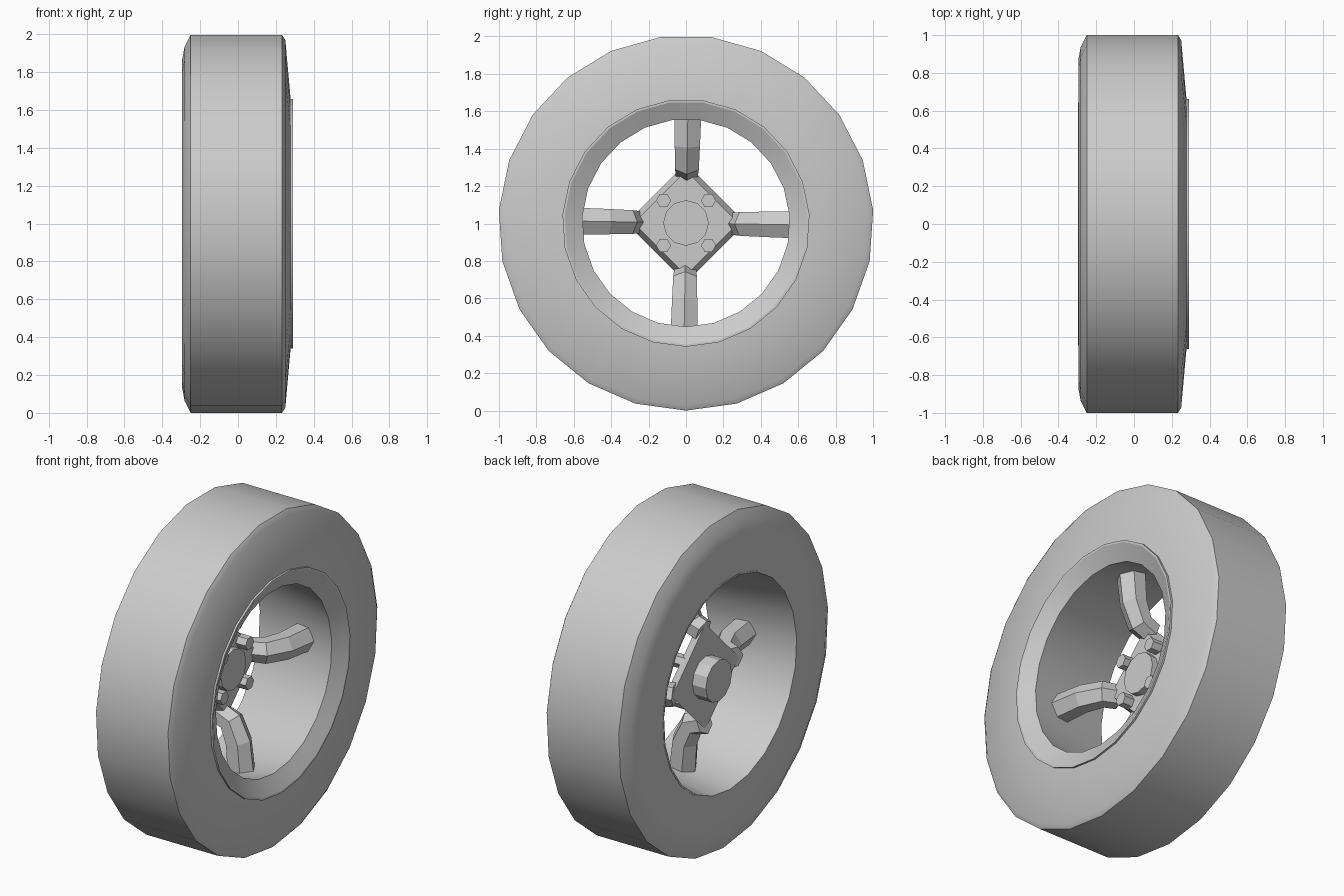
import bpy, bmesh, math
from mathutils import Vector

if "Cube" in bpy.data.objects:
    bpy.data.objects.remove(bpy.data.objects["Cube"])

R = 1.003          # wheel radius and axle height
SIDES = 23
grey = bpy.data.materials.new("plain grey")
grey.diffuse_color = (0.6, 0.6, 0.6, 1)
grey.use_nodes = True
grey.node_tree.nodes["Principled BSDF"].inputs["Base Color"].default_value = grey.diffuse_color


def finish(name, bm, smooth=None):
    bmesh.ops.recalc_face_normals(bm, faces=bm.faces[:])
    me = bpy.data.meshes.new(name)
    bm.to_mesh(me)
    bm.free()
    me.materials.append(grey)
    ob = bpy.data.objects.new(name, me)
    bpy.context.collection.objects.link(ob)
    if smooth:
        bpy.ops.object.select_all(action='DESELECT')
        ob.select_set(True)
        bpy.context.view_layer.objects.active = ob
        bpy.ops.object.shade_smooth_by_angle(angle=math.radians(smooth))
    return ob


def loft(bm, rings, closed=False, caps=True):
    """Skin a list of equal-length point rings."""
    vs = [[bm.verts.new(p) for p in ring] for ring in rings]
    n = len(vs[0])
    pairs = list(zip(vs, vs[1:])) + ([(vs[-1], vs[0])] if closed else [])
    for a, b in pairs:
        for i in range(n):
            j = (i + 1) % n
            bm.faces.new((a[i], a[j], b[j], b[i]))
    if caps and not closed:
        bm.faces.new(vs[0])
        bm.faces.new(vs[-1])


def ring(x, r, n, phase=0.0, y=0.0, z=0.0):
    """Polygon around an axis parallel to x."""
    pts = []
    for i in range(n):
        a = phase + 2 * math.pi * i / n
        pts.append((x, y + r * math.sin(a), R + z + r * math.cos(a)))
    return pts


def lathe(name, profile, n, phase=0.0, closed=False, smooth=None, y=0.0, z=0.0):
    bm = bmesh.new()
    loft(bm, [ring(x, r, n, phase, y, z) for x, r in profile], closed)
    return finish(name, bm, smooth)


# Tyre and rim: closed profiles (x, radius), one corner pointing straight down
lathe("tyre", [(-0.295, 0.645), (-0.295, 0.87), (-0.282, 0.94), (-0.25, R),
               (0.232, R), (0.25, 0.975), (0.278, 0.66)],
      SIDES, math.pi, True, 38)
lathe("rim", [(-0.297, 0.645), (-0.297, 0.635), (0.24, 0.555), (0.29, 0.65),
              (0.29, 0.662), (0.272, 0.662)],
      SIDES, math.pi, True, 25)

# Hub: diamond plate with a cap in front and an axle boss behind
lathe("hub_plate", [(-0.13, 0.32), (-0.07, 0.28)], 4)
lathe("hub_cap", [(-0.08, 0.122), (-0.03, 0.122)], 12)
lathe("axle_boss", [(-0.22, 0.125), (-0.12, 0.125)], 12)

# Wheel bolts
for sy in (-1, 1):
    for sz in (-1, 1):
        lathe("wheel_bolt", [(-0.09, 0.04), (-0.005, 0.04)], 6, math.pi / 6,
              y=sy * 0.12, z=sz * 0.12)

# Spokes: bent hexagonal bars, ridge facing out
path = [Vector(p) for p in ((-0.12, 0.28), (-0.04, 0.31), (0.01, 0.42), (0.03, 0.6))]
for k in range(4):
    turn = math.radians(90 * k + 1.0)
    out = Vector((0, math.sin(turn), math.cos(turn)))
    side = Vector((0, math.cos(turn), -math.sin(turn)))
    rings = []
    for i, p in enumerate(path):
        t = (path[min(i + 1, 3)] - path[max(i - 1, 0)]).normalized()
        nrm = Vector((t.y, 0, 0)) - out * t.x
        size = 0.068 + 0.005 * i
        c = Vector((p.x, 0, R)) + out * p.y
        rings.append([c + nrm * size * math.cos(a) + side * size * math.sin(a)
                      for a in (math.pi / 3 * j for j in range(6))])
    bm = bmesh.new()
    loft(bm, rings)
    finish("spoke", bm)
